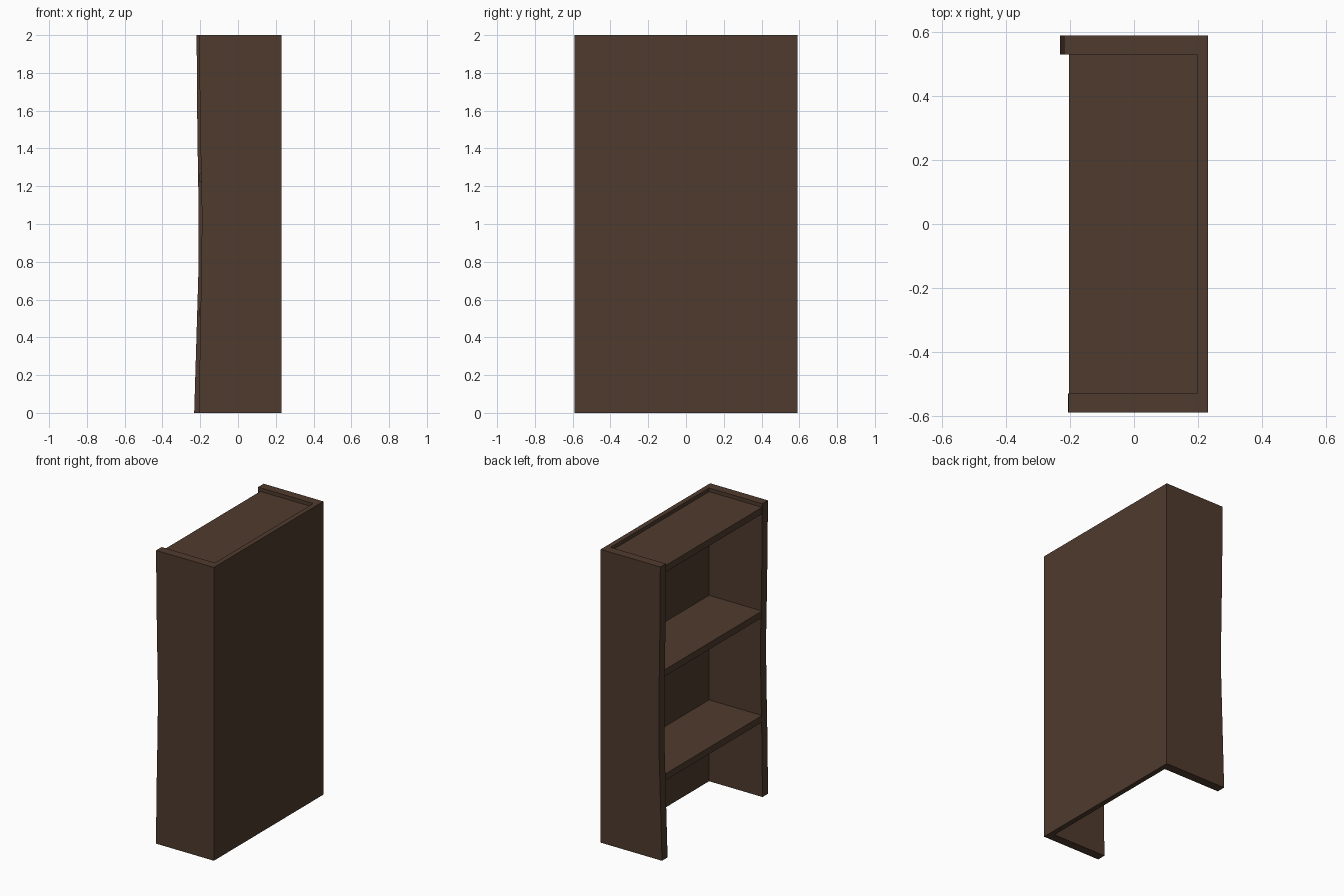
import bpy
import bmesh

cube = bpy.data.objects.get("Cube")
if cube:
    bpy.data.objects.remove(cube, do_unlink=True)

wood = bpy.data.materials.new("dark_wood")
wood.use_nodes = True
colour = (0.078, 0.043, 0.027, 1)
wood.diffuse_color = colour
wood.node_tree.nodes["Principled BSDF"].inputs["Base Color"].default_value = colour

HALF, INNER = 0.59, 0.53          # outer and inner half width
BACK, BACK_INNER = 0.231, 0.197   # back panel, outer and inner face
SHELF_FRONT = -0.203


def finish(name, bm):
    bmesh.ops.recalc_face_normals(bm, faces=bm.faces)
    mesh = bpy.data.meshes.new(name)
    bm.to_mesh(mesh)
    bm.free()
    mesh.materials.append(wood)
    obj = bpy.data.objects.new(name, mesh)
    bpy.context.collection.objects.link(obj)
    return obj


# Carcass: a U-shaped outline lofted upwards, its two free edges bowed inwards
# Each level: height, edge of the +y side, edge of the -y side
levels = [
    (0.0, -0.232, -0.206),
    (0.4, -0.220, -0.201),
    (0.8, -0.208, -0.193),
    (1.05, -0.208, -0.191),
    (1.35, -0.213, -0.197),
    (1.65, -0.217, -0.202),
    (2.0, -0.219, -0.205),
]
bm = bmesh.new()
rings = []
for z, edge_a, edge_b in levels:
    outline = [
        (edge_a, HALF), (edge_a, INNER), (BACK_INNER, INNER), (BACK_INNER, -INNER),
        (edge_b, -INNER), (edge_b, -HALF), (BACK, -HALF), (BACK, HALF),
    ]
    rings.append([bm.verts.new((x, y, z)) for x, y in outline])
for low, high in zip(rings, rings[1:]):
    for i in range(len(low)):
        j = (i + 1) % len(low)
        bm.faces.new((low[i], low[j], high[j], high[i]))
bm.faces.new(rings[0])
bm.faces.new(rings[-1])
finish("carcass", bm)


# Shelves and recessed top board
def board(name, top, thickness=0.045):
    bm = bmesh.new()
    bmesh.ops.create_cube(bm, size=1)
    bmesh.ops.scale(bm, vec=(BACK_INNER - SHELF_FRONT, 2 * INNER, thickness), verts=bm.verts)
    centre = ((BACK_INNER + SHELF_FRONT) / 2, 0, top - thickness / 2)
    bmesh.ops.translate(bm, vec=centre, verts=bm.verts)
    finish(name, bm)


board("top_board", 1.975)
board("upper_shelf", 1.268)
board("lower_shelf", 0.555)
